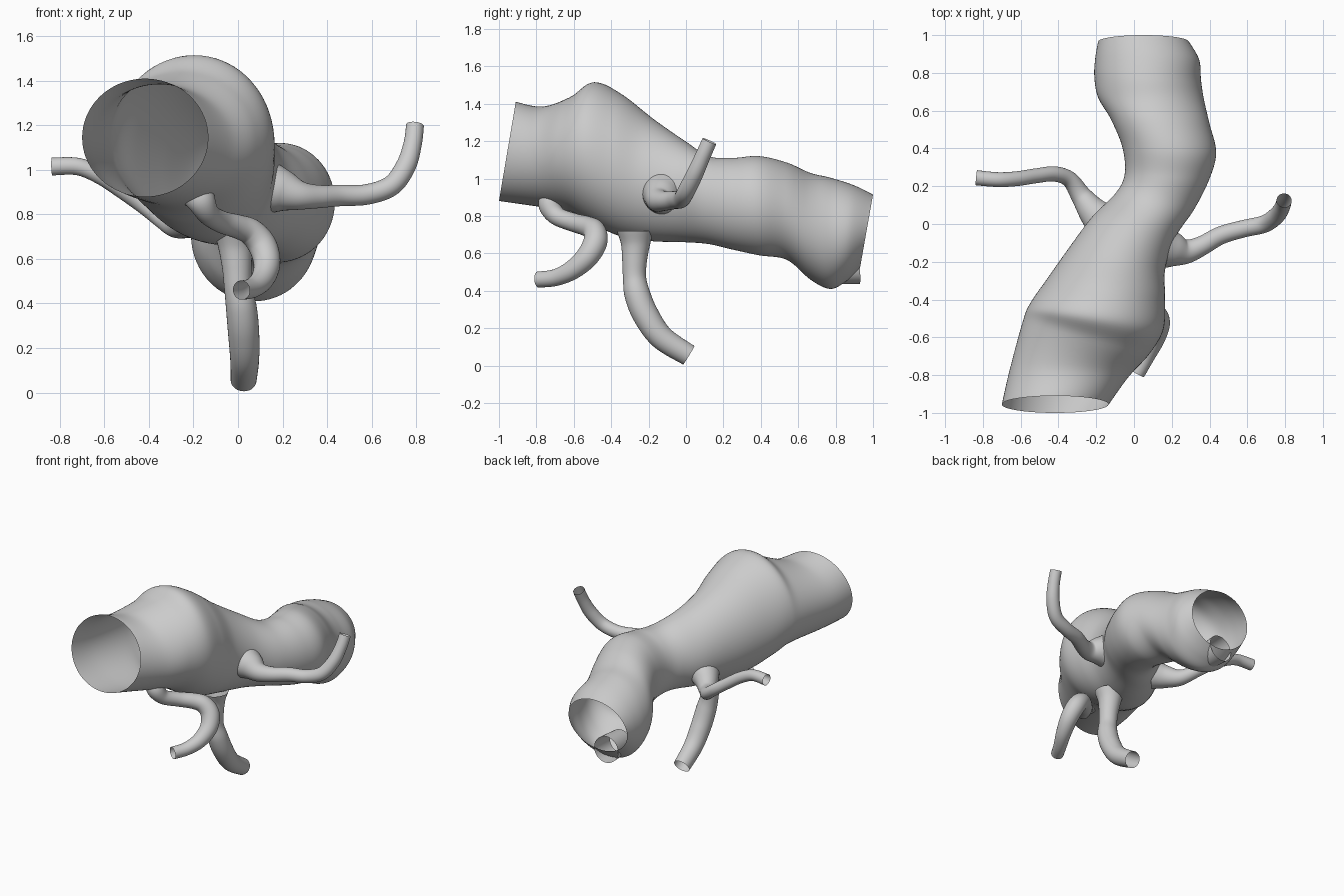
import bpy
from math import sin, cos, pi
from mathutils import Vector


def smooth_path(rows, steps):
    # Catmull-Rom interpolation of rows of numbers
    out = []
    n = len(rows)
    for i in range(n - 1):
        a, b, c, d = (rows[max(i - 1, 0)], rows[i], rows[i + 1], rows[min(i + 2, n - 1)])
        for s in range(steps):
            t = s / steps
            out.append([0.5 * (2 * q + (r - p) * t + (2 * p - 5 * q + 4 * r - w) * t * t
                               + (3 * q - p - 3 * r + w) * t ** 3)
                        for p, q, r, w in zip(a, b, c, d)])
    out.append(list(rows[-1]))
    return out


def loft(name, rings):
    # open-ended smooth skin through rings of equal size
    k = len(rings[0])
    verts = [v for ring in rings for v in ring]
    faces = [(i * k + j, i * k + (j + 1) % k, (i + 1) * k + (j + 1) % k, (i + 1) * k + j)
             for i in range(len(rings) - 1) for j in range(k)]
    mesh = bpy.data.meshes.new(name)
    mesh.from_pydata(verts, [], faces)
    mesh.polygons.foreach_set("use_smooth", [True] * len(faces))
    mesh.update()
    obj = bpy.data.objects.new(name, mesh)
    bpy.context.collection.objects.link(obj)
    return obj


def tube(name, rows, sides=32):
    # round tube through (x, y, z, radius) points
    pts = smooth_path(rows, 8)
    pos = [Vector(p[:3]) for p in pts]
    rings, u = [], None
    for i, p in enumerate(pos):
        t = (pos[min(i + 1, len(pos) - 1)] - pos[max(i - 1, 0)]).normalized()
        if u is None:
            u = t.orthogonal()
        u = (u - t * u.dot(t)).normalized()
        v = t.cross(u)
        rings.append([p + (u * cos(2 * pi * j / sides) + v * sin(2 * pi * j / sides)) * pts[i][3]
                      for j in range(sides)])
    return loft(name, rings)


# Main vessel: left x, left y, right x, right y, top z, bottom z, forward lean of top
stations = [
    (-.70, -.955, -.135, -.955, 1.41, .88, .045),
    (-.66, -.78, -.03, -.81, 1.385, .855, .03),
    (-.59, -.52, .08, -.69, 1.44, .82, 0),
    (-.55, -.42, .155, -.56, 1.515, .755, 0),
    (-.46, -.29, .165, -.40, 1.45, .69, 0),
    (-.34, -.12, .165, -.24, 1.32, .665, 0),
    (-.22, .04, .22, -.07, 1.205, .66, 0),
    (-.10, .16, .32, .08, 1.12, .65, 0),
    (-.05, .26, .40, .24, 1.11, .62, 0),
    (-.06, .40, .435, .38, 1.12, .59, 0),
    (-.12, .55, .40, .53, 1.085, .565, 0),
    (-.19, .67, .37, .66, 1.03, .46, 0),
    (-.21, .78, .355, .76, 1.005, .41, 0),
    (-.205, .88, .345, .87, .965, .45, .02),
    (-.19, .965, .29, .965, .915, .52, .035),
]
SIDES = 72
rings = []
for lx, ly, rx, ry, zt, zb, lean in smooth_path(stations, 8):
    mid = Vector(((lx + rx) / 2, (ly + ry) / 2, (zt + zb) / 2))
    side = Vector(((rx - lx) / 2, (ry - ly) / 2, 0))
    up = Vector((0, lean, (zt - zb) / 2))
    rings.append([mid + side * cos(2 * pi * j / SIDES) + up * sin(2 * pi * j / SIDES)
                  for j in range(SIDES)])
loft("main_vessel", rings)

# Side branches with flared roots
tube("left_branch", [
    (-.17, .02, .79, .10), (-.22, .07, .77, .078), (-.28, .15, .75, .055),
    (-.34, .235, .78, .043), (-.42, .265, .84, .040), (-.52, .255, .91, .039),
    (-.62, .24, .975, .039), (-.72, .235, 1.015, .039), (-.835, .245, 1.015, .040)])
tube("right_branch", [
    (.14, -.12, .92, .12), (.205, -.135, .905, .095), (.28, -.145, .885, .065),
    (.36, -.115, .88, .052), (.46, -.06, .885, .048), (.58, -.025, .89, .046),
    (.69, .0, .93, .046), (.755, .045, 1.02, .045), (.785, .09, 1.12, .041),
    (.795, .125, 1.20, .040)])
tube("lower_branch", [
    (-.01, -.27, .72, .10), (-.01, -.27, .65, .078), (-.005, -.275, .56, .066),
    (.0, -.275, .47, .062), (.015, -.26, .38, .069), (.025, -.215, .27, .070),
    (.03, -.13, .15, .065), (.025, .015, .055, .058)])
tube("front_branch", [
    (-.19, -.69, .91, .085), (-.165, -.725, .86, .065), (-.13, -.69, .80, .050),
    (-.07, -.60, .765, .050), (.0, -.53, .745, .054), (.06, -.49, .72, .060),
    (.11, -.485, .66, .064), (.13, -.53, .58, .060), (.11, -.61, .51, .052),
    (.065, -.70, .47, .045), (.015, -.79, .46, .043)])

# Small open stub under the rear opening
tube("rear_stub", [(.02, .74, .52, .085), (.015, .83, .525, .09), (.01, .925, .53, .095)])
